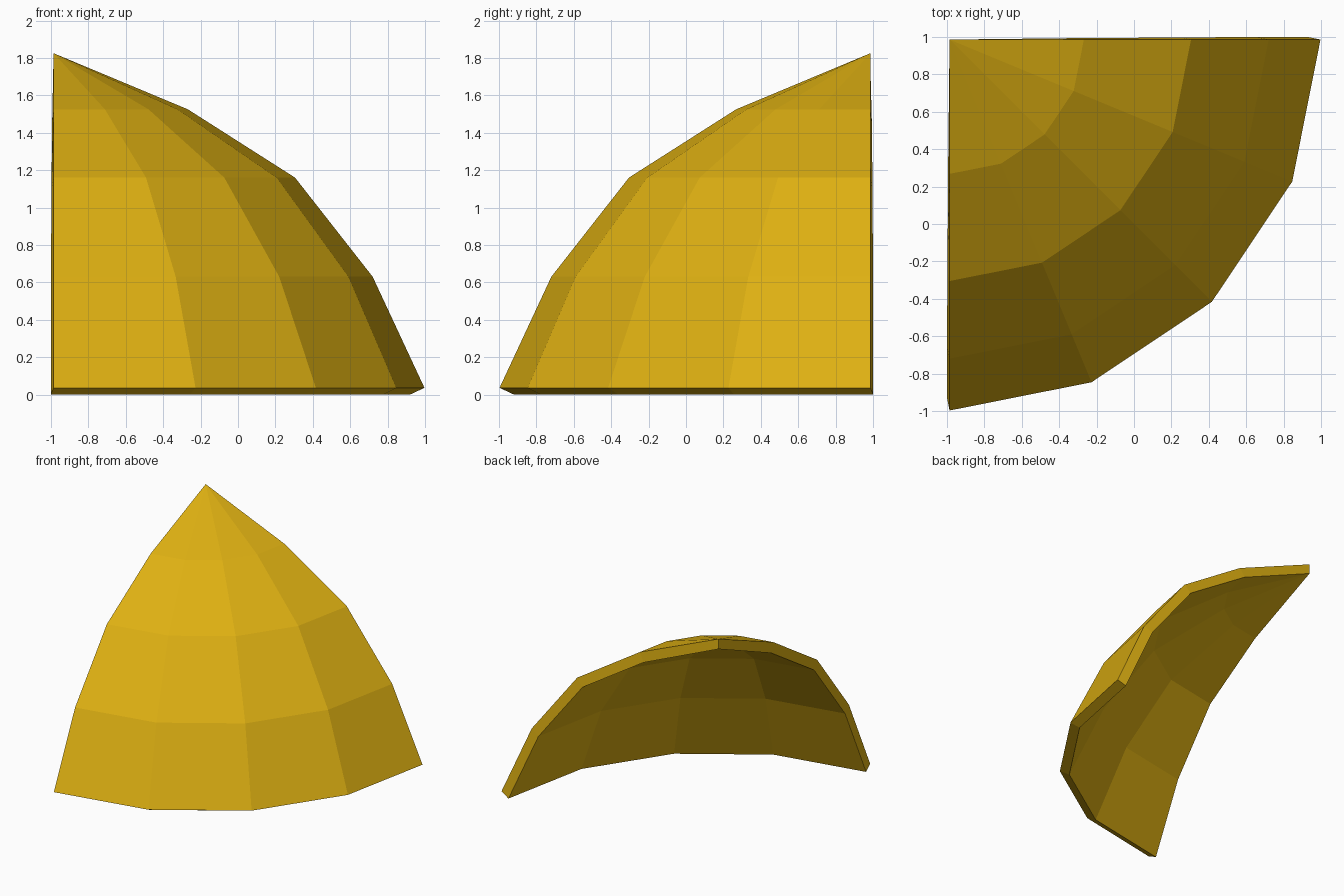
import bpy, bmesh, math
from mathutils import Vector

if "Cube" in bpy.data.objects:
    bpy.data.objects.remove(bpy.data.objects["Cube"])

AXIS = Vector((-0.986, 0.986, 0))      # vertical axis of the quarter dome
RINGS = [(1.983, 0.036), (1.706, 0.63), (1.291, 1.16), (0.718, 1.525)]
APEX_Z = 1.825
SIDES = 4                              # facets across the quarter turn
THICKNESS = 0.083

gold = bpy.data.materials.new("golden yellow")
gold.diffuse_color = (0.73, 0.435, 0.006, 1)
gold.use_nodes = True
gold.node_tree.nodes["Principled BSDF"].inputs["Base Color"].default_value = gold.diffuse_color

bm = bmesh.new()

# Outer facets, ring by ring up to the apex
rings = []
for r, z in RINGS:
    row = []
    for i in range(SIDES + 1):
        a = math.radians(-90 + 90 * i / SIDES)
        row.append(bm.verts.new(AXIS + Vector((r * math.cos(a), r * math.sin(a), z))))
    rings.append(row)
apex = bm.verts.new(AXIS + Vector((0, 0, APEX_Z)))
for low, high in zip(rings, rings[1:]):
    for i in range(SIDES):
        bm.faces.new((low[i], low[i + 1], high[i + 1], high[i]))
for i in range(SIDES):
    bm.faces.new((rings[-1][i], rings[-1][i + 1], apex))
bm.normal_update()

# Inner skin, offset along the vertex normals (straight down at the apex)
outer_faces = list(bm.faces)
rim = [e for e in bm.edges if e.is_boundary]
inner = {}
for v in list(bm.verts):
    n = Vector((0, 0, 1)) if v is apex else v.normal
    inner[v] = bm.verts.new(v.co - n * THICKNESS)
for f in outer_faces:
    bm.faces.new([inner[v] for v in reversed(f.verts)])

# Rim closing the two skins
for e in rim:
    a, b = e.verts
    bm.faces.new((a, b, inner[b], inner[a]))
bmesh.ops.recalc_face_normals(bm, faces=bm.faces)

mesh = bpy.data.meshes.new("dome_shell_segment")
bm.to_mesh(mesh)
bm.free()
mesh.materials.append(gold)
shell = bpy.data.objects.new("dome_shell_segment", mesh)
bpy.context.collection.objects.link(shell)
